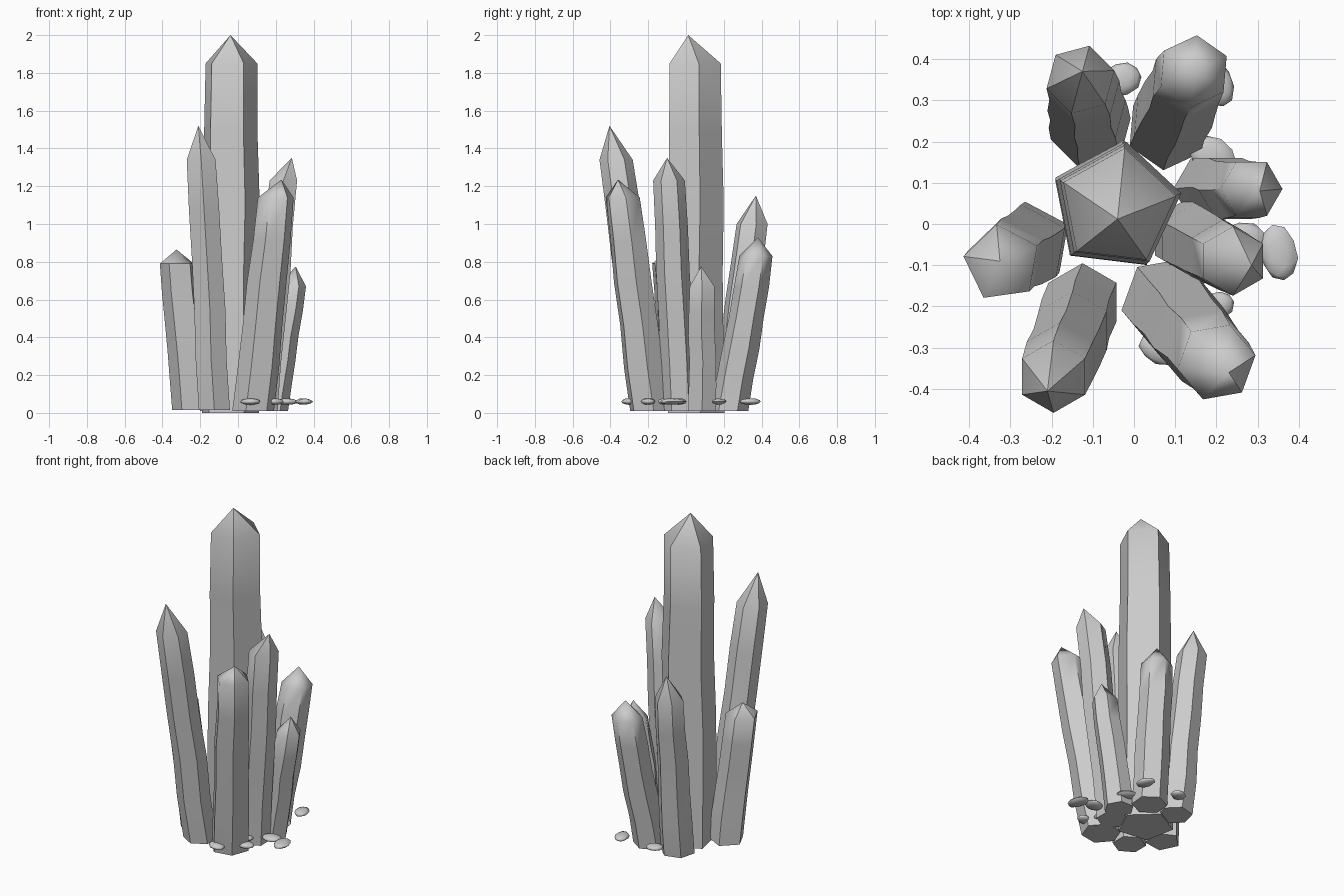
import bpy, bmesh, math, random
from mathutils import Vector

random.seed(4)
if "Cube" in bpy.data.objects:
    bpy.data.objects.remove(bpy.data.objects["Cube"], do_unlink=True)

# One plain grey for everything
grey = bpy.data.materials.new("stone_grey")
grey.use_nodes = True
grey.diffuse_color = (0.6, 0.6, 0.6, 1)
grey.node_tree.nodes["Principled BSDF"].inputs["Base Color"].default_value = (0.6, 0.6, 0.6, 1)


def finish(name, bm, angle):
    bmesh.ops.recalc_face_normals(bm, faces=bm.faces)
    mesh = bpy.data.meshes.new(name)
    bm.to_mesh(mesh)
    bm.free()
    mesh.materials.append(grey)
    obj = bpy.data.objects.new(name, mesh)
    bpy.context.collection.objects.link(obj)
    bpy.ops.object.select_all(action="DESELECT")
    obj.select_set(True)
    bpy.context.view_layer.objects.active = obj
    bpy.ops.object.shade_smooth_by_angle(angle=math.radians(angle))


def crystal(name, sides, phase, base, base_r, shoulder, top_r, tip):
    """Leaning prism with a flat foot, slightly uneven rings and a pointed tip."""
    bm = bmesh.new()
    base, shoulder = Vector(base), Vector(shoulder)
    rings = []
    levels = 6
    for i in range(levels):
        t = i / (levels - 1)
        centre = base.lerp(shoulder, t)
        r = base_r + (top_r - base_r) * t
        if 0 < i < levels - 1:
            centre += Vector((random.uniform(-1, 1), random.uniform(-1, 1), 0)) * 0.005
            r *= random.uniform(1.0, 1.04)
        ring = []
        for k in range(sides):
            a = math.radians(phase) + math.tau * k / sides
            ring.append(bm.verts.new(centre + Vector((math.cos(a), math.sin(a), 0)) * r))
        rings.append(ring)
    bm.faces.new(rings[0])
    apex = bm.verts.new(tip)
    for k in range(sides):
        n = (k + 1) % sides
        for low, high in zip(rings, rings[1:]):
            bm.faces.new((low[k], low[n], high[n], high[k]))
        bm.faces.new((rings[-1][k], rings[-1][n], apex))
    finish(name, bm, 50)


def pebble(name, x, y, rx, ry, turn):
    """Small flattened stone."""
    bm = bmesh.new()
    bmesh.ops.create_icosphere(bm, subdivisions=2, radius=1)
    c, s = math.cos(turn), math.sin(turn)
    for v in bm.verts:
        px, py, pz = v.co * random.uniform(0.94, 1.04)
        px, py = px * rx, py * ry
        v.co = (x + px * c - py * s, y + px * s + py * c, 0.06 + pz * 0.017)
    finish(name, bm, 60)


# Crystals: sides, phase, foot, foot radius, shoulder, shoulder radius, tip
crystal("main_crystal", 5, 11, (-0.045, 0.045, 0), 0.16,
        (-0.04, 0.04, 1.85), 0.145, (-0.04, 0.012, 2.0))
crystal("tall_front_crystal", 6, -30, (-0.125, -0.19, 0.015), 0.095,
        (-0.195, -0.37, 1.34), 0.088, (-0.21, -0.405, 1.52))
crystal("front_left_crystal", 6, 10, (0.08, -0.19, 0.01), 0.112,
        (0.2, -0.335, 1.14), 0.096, (0.23, -0.36, 1.235))
crystal("right_crystal", 5, 170, (-0.25, -0.045, 0.015), 0.1,
        (-0.32, -0.095, 0.79), 0.095, (-0.325, -0.09, 0.865))
crystal("left_crystal", 6, 30, (0.13, -0.03, 0.01), 0.092,
        (0.24, -0.09, 1.23), 0.084, (0.285, -0.1, 1.35))
crystal("short_left_crystal", 6, 0, (0.18, 0.085, 0.01), 0.085,
        (0.285, 0.085, 0.67), 0.075, (0.305, 0.08, 0.775))
crystal("back_left_crystal", 6, 25, (0.08, 0.23, 0.01), 0.1,
        (0.145, 0.37, 0.83), 0.088, (0.15, 0.38, 0.93))
crystal("back_right_crystal", 6, 15, (-0.105, 0.23, 0.01), 0.1,
        (-0.13, 0.35, 1.0), 0.085, (-0.125, 0.37, 1.15))

# Pebbles scattered round the foot: x, y, half sizes, turn
pebbles = [
    (0.35, -0.07, 0.045, 0.07, 0.2),
    (0.065, -0.3, 0.055, 0.04, -0.3),
    (0.2, 0.34, 0.04, 0.06, 0.3),
    (-0.03, 0.35, 0.05, 0.04, 0.4),
    (0.19, 0.165, 0.06, 0.045, -0.5),
    (0.2, -0.2, 0.045, 0.035, 0.5),
    (0.26, -0.04, 0.06, 0.045, 0.1),
    (0.13, -0.12, 0.05, 0.05, 0.0),
]
for i, p in enumerate(pebbles):
    pebble(f"pebble_{i + 1}", *p)
